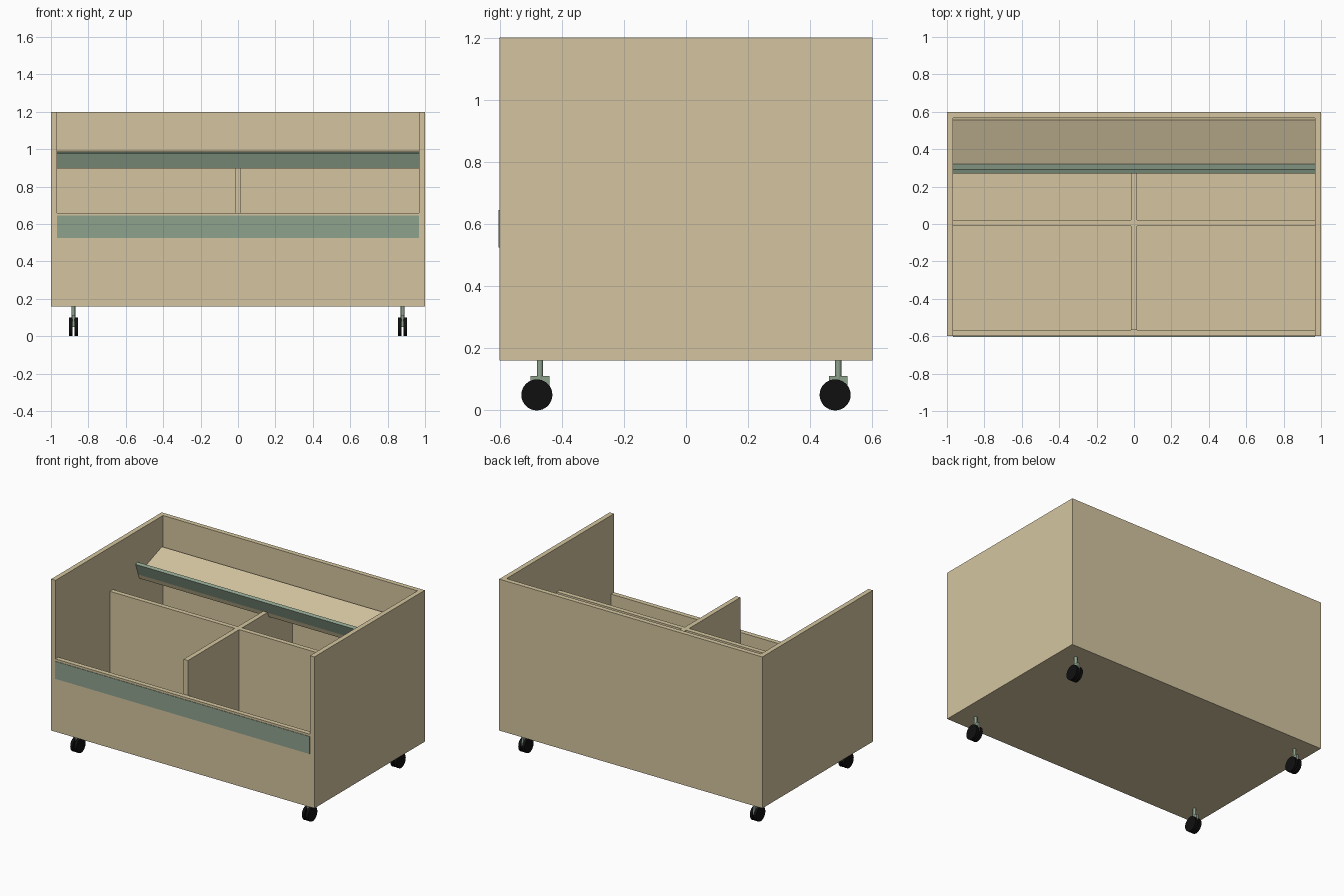
import bpy
from math import radians, pi, sin, cos
from mathutils import Matrix, Vector

cube = bpy.data.objects.get("Cube")
if cube:
    bpy.data.objects.remove(cube, do_unlink=True)


def material(name, rgb):
    m = bpy.data.materials.new(name)
    m.use_nodes = True
    m.diffuse_color = (*rgb, 1)
    for node in m.node_tree.nodes:
        if node.type == 'BSDF_PRINCIPLED':
            node.inputs["Base Color"].default_value = (*rgb, 1)
            node.inputs["Roughness"].default_value = 0.7
    return m


WOOD = material("pale wood", (0.66, 0.56, 0.35))
GREEN = material("grey green metal", (0.27, 0.36, 0.27))
BLACK = material("black rubber", (0.005, 0.005, 0.005))


def box(name, mat, x, y, z, frame=Matrix()):
    """Box given by (low, high) ranges, optionally placed in a tilted frame."""
    ranges = (x, y, z)
    center = Vector([(a + b) / 2 for a, b in ranges])
    size = Vector([b - a for a, b in ranges])
    bpy.ops.mesh.primitive_cube_add(size=1)
    ob = bpy.context.object
    ob.name = name
    ob.data.transform(frame @ Matrix.Translation(center) @ Matrix.Diagonal((*size, 1)))
    ob.data.materials.append(mat)
    return ob


def cylinder(name, mat, radius, depth, loc, rot=(0, 0, 0), sides=24):
    bpy.ops.mesh.primitive_cylinder_add(vertices=sides, radius=radius, depth=depth,
                                        location=loc, rotation=rot)
    ob = bpy.context.object
    ob.name = name
    ob.data.materials.append(mat)
    bpy.ops.object.shade_smooth_by_angle(angle=radians(35))
    return ob


T = 0.033                 # board thickness
W, D = 1.0, 0.6           # half width, half depth
LOW, TOP = 0.16, 1.2      # body bottom and top
IN = W - T
FRONT_TOP, DIVIDER_TOP = 0.66, 0.9

# Crate body
box("floor_panel", WOOD, (-IN, IN), (-D, D - T), (LOW, LOW + T))
box("back_panel", WOOD, (-IN, IN), (D - T, D), (LOW, TOP))
box("front_panel", WOOD, (-IN, IN), (-D, T - D), (LOW + T, FRONT_TOP))
for side, s in (("left", 1), ("right", -1)):
    box(side + "_panel", WOOD, sorted((s * IN, s * W)), (-D, D), (LOW, TOP))

# Crossed dividers
box("long_divider", WOOD, (-IN, IN), (-0.011, 0.022), (LOW + T, DIVIDER_TOP))
for name, y in (("front_divider", (T - D, -0.011)), ("rear_divider", (0.022, D - T))):
    box(name, WOOD, (-T / 2, T / 2), y, (LOW + T, DIVIDER_TOP))

# Front label strip
box("front_strip", GREEN, (-IN, IN), (-D - 0.003, -D), (0.525, 0.645))

# Tilted shelf with an upright lip on its front edge
tilt = Matrix.Translation((0, 0.32, 0.905)) @ Matrix.Rotation(radians(20), 4, 'X')
box("sloping_shelf", WOOD, (-IN, IN), (-0.023, 0.25), (-T, 0), tilt)
box("shelf_lip", GREEN, (-IN, IN), (-0.023, 0), (0, 0.086), tilt)

# Twin-wheel casters
for sx in (-1, 1):
    for sy in (-1, 1):
        x, y = sx * 0.88, sy * 0.48
        tag = ("front" if sy < 0 else "back") + ("_left" if sx > 0 else "_right")
        cylinder(tag + "_caster_stem", GREEN, 0.01, 0.07, (x, y + 0.01, 0.13), sides=16)
        box(tag + "_caster_block", GREEN, (x - 0.008, x + 0.008),
            (y - 0.02, y + 0.04), (0.05, 0.11))
        for k in (-1, 1):
            cylinder(tag + "_wheel", BLACK, 0.05, 0.019,
                     (x + k * 0.0145, y, 0.05), (0, pi / 2, 0), 32)
